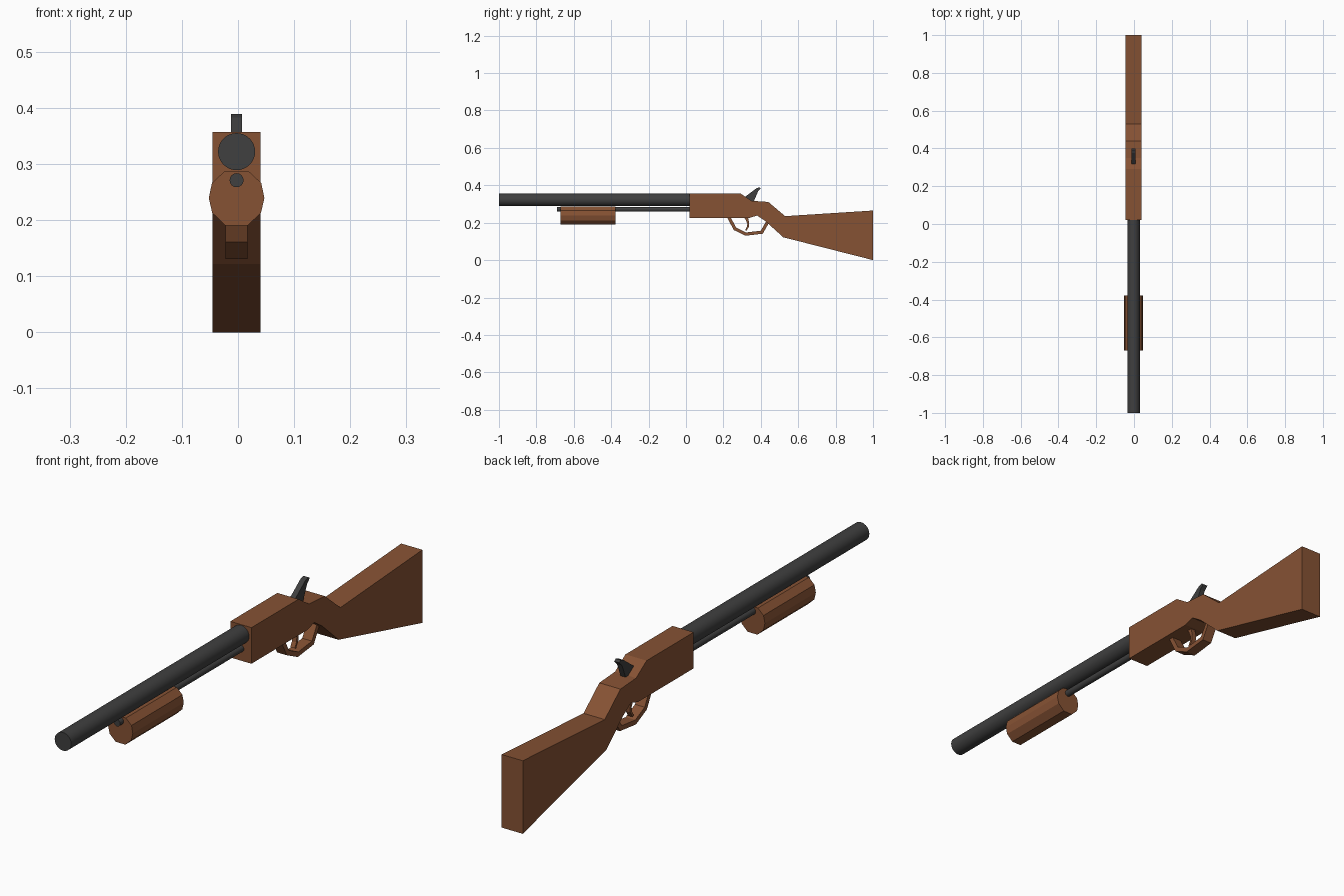
import bpy, bmesh, math
from mathutils import Vector

if "Cube" in bpy.data.objects:
    bpy.data.objects.remove(bpy.data.objects["Cube"])

CX = -0.0025  # shared centre line of all parts


def material(name, rgb):
    m = bpy.data.materials.new(name)
    m.diffuse_color = (*rgb, 1)
    m.use_nodes = True
    m.node_tree.nodes["Principled BSDF"].inputs["Base Color"].default_value = m.diffuse_color
    return m


WOOD = material("wood", (0.24, 0.085, 0.034))
STEEL = material("steel", (0.05, 0.05, 0.05))


def finish(bm, name, mat):
    bmesh.ops.recalc_face_normals(bm, faces=bm.faces)
    me = bpy.data.meshes.new(name)
    bm.to_mesh(me)
    bm.free()
    me.materials.append(mat)
    ob = bpy.data.objects.new(name, me)
    bpy.context.collection.objects.link(ob)
    return ob


def extrude(name, pts, start, length, axis, mat):
    """Closed outline pushed along x (outline in y,z) or y (outline in x,z)."""
    bm = bmesh.new()
    if axis == "x":
        vs = [bm.verts.new((start, a, b)) for a, b in pts]
        move = Vector((length, 0, 0))
    else:
        vs = [bm.verts.new((a, start, b)) for a, b in pts]
        move = Vector((0, length, 0))
    geo = bmesh.ops.extrude_face_region(bm, geom=[bm.faces.new(vs)], use_keep_orig=True)
    bmesh.ops.translate(bm, vec=move, verts=[v for v in geo["geom"] if isinstance(v, bmesh.types.BMVert)])
    return finish(bm, name, mat)


def slab(name, pts, width, mat):
    return extrude(name, pts, CX - width / 2, width, "x", mat)


def tube(name, z, r, y0, y1, sides):
    ring = [(CX + r * math.cos(2 * math.pi * i / sides), z + r * math.sin(2 * math.pi * i / sides))
            for i in range(sides)]
    ob = extrude(name, ring, y0, y1 - y0, "y", STEEL)
    bpy.context.view_layer.objects.active = ob
    ob.select_set(True)
    bpy.ops.object.shade_smooth_by_angle(angle=math.radians(30))
    ob.select_set(False)


def strip(name, path, thick, width, mat):
    """Flat band following a path in the y,z plane, with mitred bends."""
    p = [Vector(q) for q in path]
    left, right = [], []
    for i, q in enumerate(p):
        n = []
        for a, b in ((i - 1, i), (i, i + 1)):
            if a >= 0 and b < len(p):
                d = (p[b] - p[a]).normalized()
                n.append(Vector((-d.y, d.x)))
        m = (n[0] + n[-1]).normalized()
        off = m * (thick / 2 / m.dot(n[0]))
        left.append(q + off)
        right.append(q - off)
    return slab(name, [tuple(v) for v in left + right[::-1]], width, mat)


# Receiver and shoulder stock in one outline
slab("receiver_and_stock", [
    (0.02, 0.357), (0.29, 0.357), (0.35, 0.317), (0.44, 0.311), (0.53, 0.235),
    (1.0, 0.265), (1.0, 0.0), (0.52, 0.122), (0.425, 0.208), (0.38, 0.238),
    (0.34, 0.226), (0.02, 0.226)], 0.085, WOOD)

# Barrel and magazine rod
tube("barrel", 0.322, 0.033, -1.0, 0.06, 32)
tube("magazine_rod", 0.271, 0.0125, -0.69, 0.06, 16)

# Faceted fore grip, one half outline mirrored across the centre
half = [(0.0215, 0.287), (0.044, 0.266), (0.0495, 0.239), (0.0435, 0.213), (0.0195, 0.19)]
outline = [(CX + x, z) for x, z in half] + [(CX - x, z) for x, z in reversed(half)]
extrude("fore_grip", outline, -0.67, 0.292, "y", WOOD)

# Trigger guard and trigger
strip("trigger_guard", [(0.225, 0.236), (0.262, 0.167), (0.32, 0.139), (0.405, 0.149), (0.44, 0.21)],
      0.017, 0.039, WOOD)
slab("trigger", [(0.303, 0.235), (0.318, 0.218), (0.328, 0.195), (0.326, 0.178), (0.316, 0.16),
                 (0.324, 0.157), (0.336, 0.178), (0.338, 0.198), (0.33, 0.235)], 0.018, WOOD)

# Hammer
slab("hammer", [(0.305, 0.33), (0.375, 0.383), (0.392, 0.389), (0.401, 0.383),
                (0.385, 0.367), (0.362, 0.312), (0.33, 0.30)], 0.02, STEEL)
